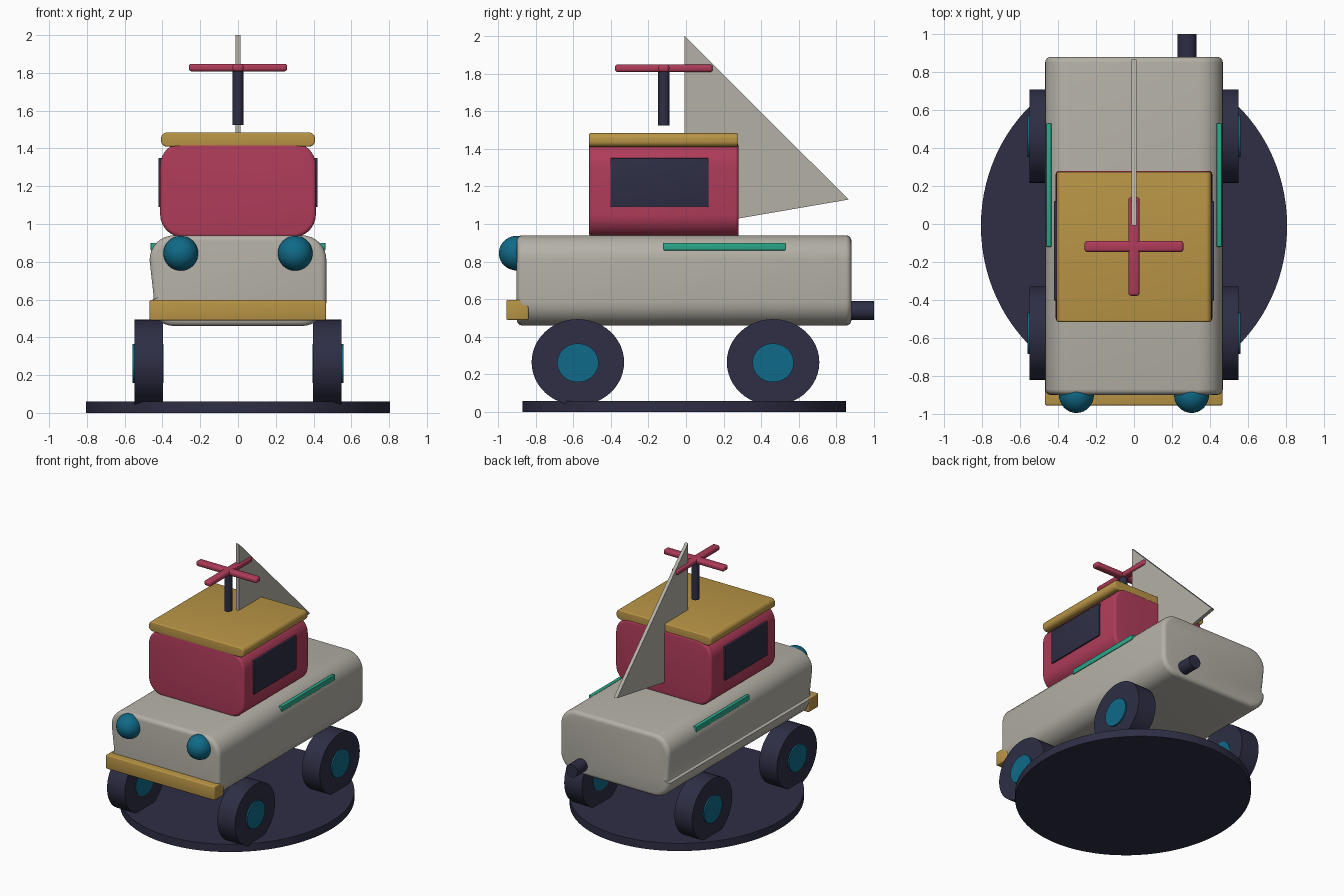
import bpy, bmesh, math
from mathutils import Matrix, Vector

old = bpy.data.objects.get("Cube")
if old:
    bpy.data.objects.remove(old, do_unlink=True)


def material(name, hexcode):
    rgb = [int(hexcode[i:i + 2], 16) / 255 for i in (0, 2, 4)]
    col = [c / 12.92 if c < 0.04 else ((c + 0.055) / 1.055) ** 2.4 for c in rgb] + [1]
    m = bpy.data.materials.new(name)
    m.use_nodes = True
    m.diffuse_color = col
    m.node_tree.nodes["Principled BSDF"].inputs["Base Color"].default_value = col
    return m


cream = material("warm_grey", "B4B0A6")
red = material("crimson", "B03C5A")
gold = material("ochre", "B99546")
navy = material("dark_navy", "2E2E45")
teal = material("deep_teal", "0F6A88")
green = material("sea_green", "2AA88A")


def finish(name, bm, mat):
    bmesh.ops.recalc_face_normals(bm, faces=bm.faces)
    mesh = bpy.data.meshes.new(name)
    bm.to_mesh(mesh)
    bm.free()
    mesh.materials.append(mat)
    ob = bpy.data.objects.new(name, mesh)
    bpy.context.collection.objects.link(ob)
    bpy.ops.object.select_all(action='DESELECT')
    ob.select_set(True)
    bpy.context.view_layer.objects.active = ob
    bpy.ops.object.shade_smooth_by_angle(angle=math.radians(35))
    return ob


def rounded_rect(hw, hh, r, steps=8):
    """Counter-clockwise outline, starting with the top right corner."""
    pts = []
    for k, (sx, sz) in enumerate([(1, 1), (-1, 1), (-1, -1), (1, -1)]):
        for i in range(steps + 1):
            a = math.pi / 2 * (k + i / steps)
            pts.append((sx * (hw - r) + r * math.cos(a), sz * (hh - r) + r * math.sin(a)))
    return pts


def loft(name, outline, y0, y1, z, edge, mat):
    """Run an outline along y and round off both ends."""
    hw = max(p[0] for p in outline)
    hh = max(p[1] for p in outline)
    angles = [math.pi / 2 * i / 4 for i in range(5)]
    sections = [(y0 + edge * (1 - math.sin(a)), edge * (1 - math.cos(a))) for a in angles[::-1]]
    sections = [(y1 - (y - y0), d) for y, d in sections]
    sections += [(y0 + y1 - y, d) for y, d in sections[::-1]]
    bm = bmesh.new()
    rings = [[bm.verts.new((x * (1 - d / hw), y, z + h * (1 - d / hh))) for x, h in outline]
             for y, d in sorted(sections)]
    for a, b in zip(rings, rings[1:]):
        for i in range(len(a)):
            j = (i + 1) % len(a)
            bm.faces.new((a[i], a[j], b[j], b[i]))
    bm.faces.new(rings[0])
    bm.faces.new(rings[-1])
    bmesh.ops.remove_doubles(bm, verts=bm.verts, dist=1e-5)
    return finish(name, bm, mat)


def box(name, lo, hi, mat, bevel=0.0):
    lo, hi = Vector(lo), Vector(hi)
    bm = bmesh.new()
    bmesh.ops.create_cube(bm, size=1, matrix=Matrix.Translation((lo + hi) / 2)
                          @ Matrix.Diagonal((hi - lo).to_4d()))
    if bevel:
        bmesh.ops.bevel(bm, geom=bm.edges[:], offset=bevel, segments=3,
                        profile=0.5, affect='EDGES')
    return finish(name, bm, mat)


def cylinder(name, centre, axis, radii, depth, mat, segments=48):
    """Cylinder along an axis, scaled by radii (x, y, z)."""
    turn = {'X': Matrix.Rotation(math.pi / 2, 4, 'Y'),
            'Y': Matrix.Rotation(math.pi / 2, 4, 'X'), 'Z': Matrix.Identity(4)}[axis]
    scale = list(radii)
    scale['XYZ'.index(axis)] = depth
    bm = bmesh.new()
    bmesh.ops.create_cone(bm, cap_ends=True, segments=segments, radius1=1, radius2=1, depth=1,
                          matrix=Matrix.Translation(centre) @ Matrix.Diagonal((*scale, 1)) @ turn)
    return finish(name, bm, mat)


# Oval base
cylinder("base_disc", (0, -0.01, 0.03), 'Z', (0.806, 0.86, 1), 0.06, navy, 96)

# Body, with a shallow fold low on one side
outline = rounded_rect(0.468, 0.24, 0.13)
outline[18:18] = [(-0.446, -0.09), (-0.45, -0.1)]
loft("body", outline, -0.9, 0.88, 0.7, 0.03, cream)

# Cabin and roof
loft("cabin", rounded_rect(0.412, 0.25, 0.12), -0.515, 0.28, 1.18, 0.018, red)
loft("roof", rounded_rect(0.407, 0.037, 0.03), -0.515, 0.275, 1.447, 0.008, gold)

# Front bumper and tail pipe
box("bumper", (-0.468, -0.955, 0.49), (0.466, -0.837, 0.597), gold, 0.008)
cylinder("exhaust_pipe", (0.28, 0.925, 0.54), 'Y', (0.05, 1, 0.05), 0.15, navy, 24)

# Wheels, hubs, windows, stripes and lamps on both sides
for side, s in (("left", 1), ("right", -1)):
    for end, y in (("front", -0.575), ("rear", 0.463)):
        cylinder(f"{end}_{side}_wheel", (s * 0.473, y, 0.265), 'X', (1, 0.246, 0.229), 0.152, navy)
        cylinder(f"{end}_{side}_hub", (s * 0.477, y, 0.262), 'X', (1, 0.11, 0.103), 0.165, teal)
    xs = sorted((s * 0.395, s * 0.422))
    box(f"{side}_window", (xs[0], -0.402, 1.09), (xs[1], 0.12, 1.35), navy, 0.004)
    xs = sorted((s * 0.435, s * 0.463))
    box(f"{side}_stripe", (xs[0], -0.12, 0.86), (xs[1], 0.53, 0.9), green, 0.004)
    bm = bmesh.new()
    bmesh.ops.create_uvsphere(bm, u_segments=32, v_segments=20, radius=1,
                              matrix=Matrix.Translation((s * 0.303, -0.9, 0.845))
                              @ Matrix.Diagonal((0.092, 0.095, 0.092, 1)))
    finish(f"{side}_headlamp", bm, teal)

# Rotor above the roof
cylinder("rotor_shaft", (0, -0.118, 1.67), 'Z', (0.028, 0.03, 1), 0.29, navy, 24)
box("rotor_blade_across", (-0.26, -0.147, 1.808), (0.26, -0.089, 1.848), red, 0.014)
box("rotor_blade_along", (-0.029, -0.378, 1.808), (0.029, 0.142, 1.848), red, 0.014)

# Triangular tail sail
bm = bmesh.new()
tri = bm.faces.new([bm.verts.new((-0.013, y, z)) for y, z in ((-0.008, 2), (0.865, 1.13), (-0.008, 0.98))])
ext = bmesh.ops.extrude_face_region(bm, geom=[tri])
bmesh.ops.translate(bm, vec=(0.026, 0, 0),
                    verts=[v for v in ext["geom"] if isinstance(v, bmesh.types.BMVert)])
finish("sail", bm, cream)
